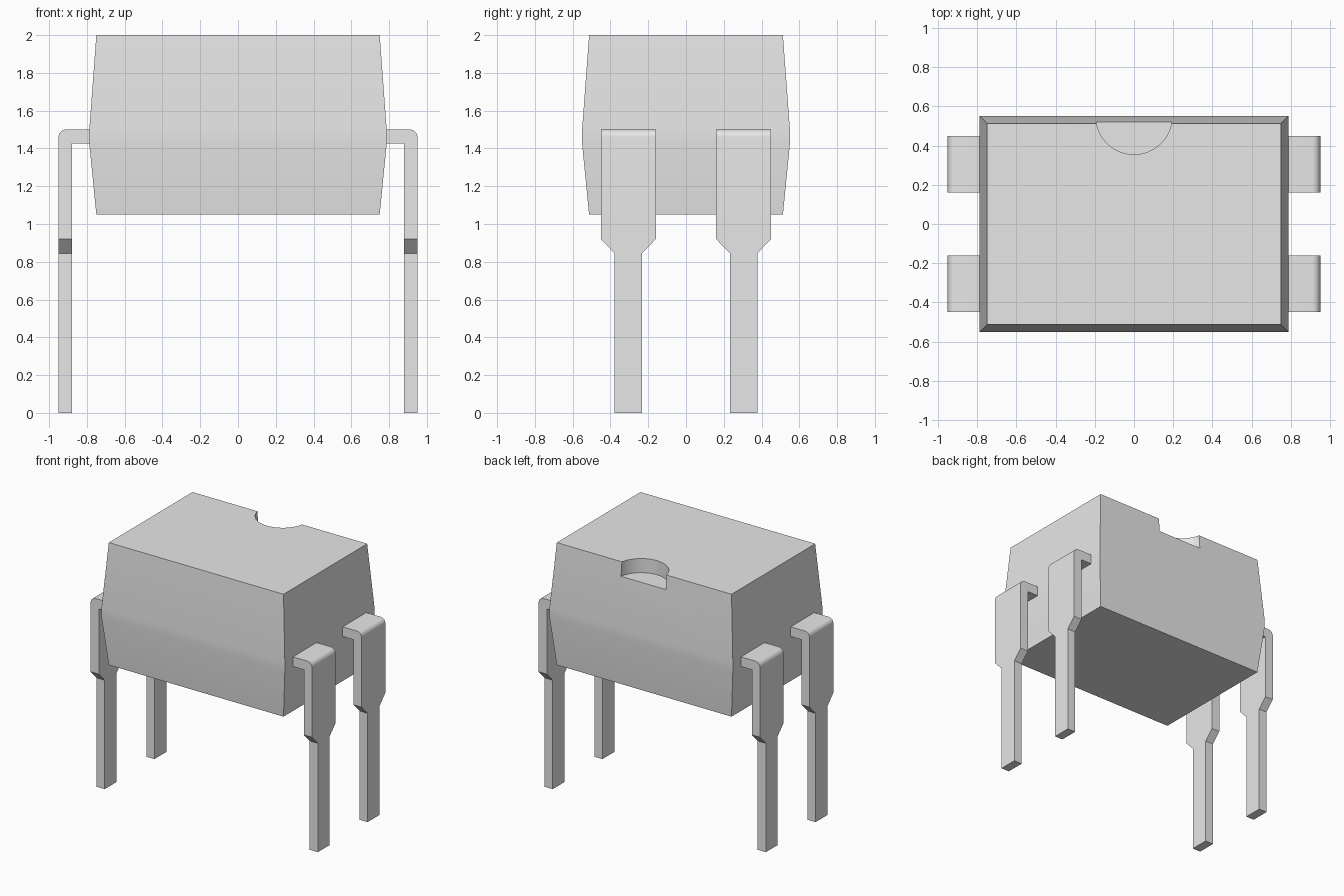
import bpy, bmesh, math

cube = bpy.data.objects.get("Cube")
if cube:
    bpy.data.objects.remove(cube, do_unlink=True)

# One plain grey for everything
grey = bpy.data.materials.new("light_grey")
grey.use_nodes = True
colour = (0.8, 0.8, 0.8, 1)
grey.diffuse_color = colour
for node in grey.node_tree.nodes:
    if node.type == 'BSDF_PRINCIPLED':
        node.inputs["Base Color"].default_value = colour


def loft(name, rings):
    """Skin a stack of four-cornered rings and cap both ends."""
    bm = bmesh.new()
    loops = [[bm.verts.new(p) for p in ring] for ring in rings]
    for a, b in zip(loops, loops[1:]):
        for i in range(4):
            j = (i + 1) % 4
            bm.faces.new((a[i], a[j], b[j], b[i]))
    bm.faces.new(loops[0])
    bm.faces.new(loops[-1])
    bmesh.ops.remove_doubles(bm, verts=bm.verts, dist=0.0001)
    bmesh.ops.recalc_face_normals(bm, faces=bm.faces)
    mesh = bpy.data.meshes.new(name)
    bm.to_mesh(mesh)
    bm.free()
    mesh.materials.append(grey)
    obj = bpy.data.objects.new(name, mesh)
    bpy.context.collection.objects.link(obj)
    return obj


def smooth(obj):
    bpy.ops.object.select_all(action='DESELECT')
    obj.select_set(True)
    bpy.context.view_layer.objects.active = obj
    bpy.ops.object.shade_smooth_by_angle(angle=math.radians(30))


# Body: tapered above and below a narrow vertical waist
def rectangle(x, y, z):
    return [(-x, -y, z), (x, -y, z), (x, y, z), (-x, y, z)]


TOP, BOTTOM = 2.0, 1.05
LEAD_TOP, LEAD_UNDER = 1.5, 1.425
body = loft("body", [rectangle(0.75, 0.513, BOTTOM),
                     rectangle(0.787, 0.55, LEAD_UNDER),
                     rectangle(0.787, 0.55, LEAD_TOP),
                     rectangle(0.75, 0.513, TOP)])

# Half-round notch in the top edge at the back
bpy.ops.mesh.primitive_cylinder_add(vertices=64, radius=0.195, depth=0.4,
                                    location=(0, 0.55, TOP - 0.11 + 0.2))
cutter = bpy.context.object
cutter.name = "notch_cutter"
cutter.hide_render = True
cutter.data.materials.append(grey)
cut = body.modifiers.new("notch", 'BOOLEAN')
cut.operation = 'DIFFERENCE'
cut.solver = 'EXACT'
cut.object = cutter
bpy.context.view_layer.objects.active = body
bpy.ops.object.modifier_apply(modifier=cut.name)
bpy.data.objects.remove(cutter, do_unlink=True)
smooth(body)

# Leads: horizontal stub, rounded bend, wide shoulder, narrow pin
OUTER, INNER, BEND = 0.95, 0.88, 0.04
WIDE, NARROW = 0.145, 0.073
# each section: outer point, inner point, half width
sections = [((0.76, LEAD_TOP), (0.76, LEAD_UNDER), WIDE)]
for step in range(9):
    a = math.pi / 2 * (1 - step / 8)
    sections.append(((OUTER - BEND + BEND * math.cos(a),
                      LEAD_TOP - BEND + BEND * math.sin(a)),
                     (INNER, LEAD_UNDER), WIDE))
for z, width in ((0.92, WIDE), (0.845, NARROW), (0, NARROW)):
    sections.append(((OUTER, z), (INNER, z), width))

for side, sx in (("left", 1), ("right", -1)):
    for end, cy in (("front", -0.305), ("back", 0.305)):
        rings = [[(sx * o[0], cy - w, o[1]), (sx * o[0], cy + w, o[1]),
                  (sx * i[0], cy + w, i[1]), (sx * i[0], cy - w, i[1])]
                 for o, i, w in sections]
        smooth(loft(f"{end}_{side}_lead", rings))
